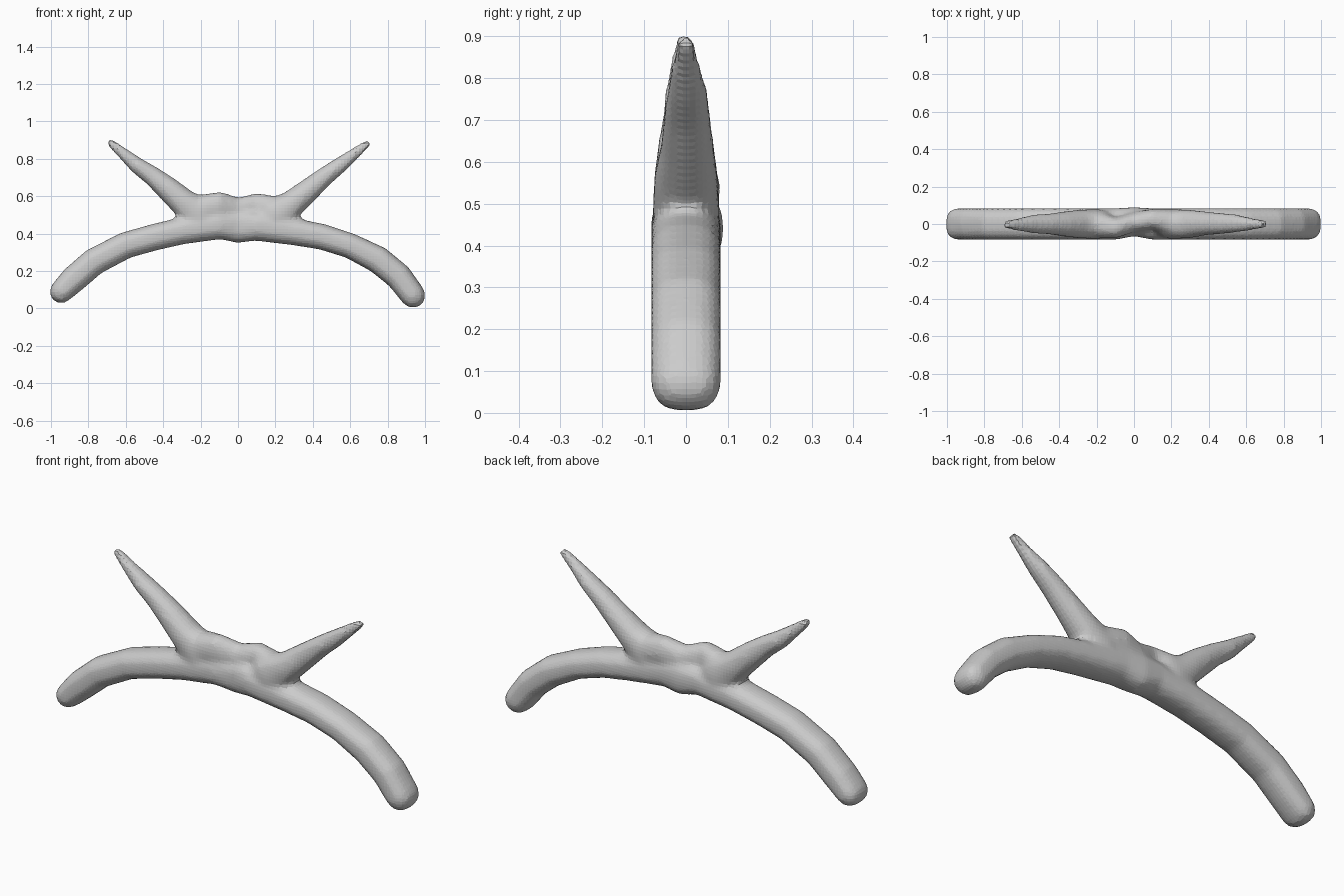
import bpy, bmesh
from math import sin, cos, pi, copysign
from mathutils import Vector

cube = bpy.data.objects.get("Cube")
if cube:
    bpy.data.objects.remove(cube)

grey = bpy.data.materials.new("stone grey")
grey.use_nodes = True
grey.diffuse_color = (0.6, 0.6, 0.6, 1)
grey.node_tree.nodes["Principled BSDF"].inputs["Base Color"].default_value = grey.diffuse_color
SIDES = 20


def limb(bm, points, power):
    """Sweep a rounded section; points are (x, z, half height, half depth, y offset)."""
    pts = [Vector(p) for p in points]
    # Round caps beyond both ends
    for end in (0, -1):
        last, inner = pts[end], pts[1 if end == 0 else -2]
        away = Vector((last[0] - inner[0], last[1] - inner[1])).normalized()
        for angle in (0.5, 1.0, 1.4):
            step = away * last[2] * sin(angle)
            s = cos(angle)
            ring = Vector((last[0] + step[0], last[1] + step[1],
                           last[2] * s, last[3] * s ** 0.7, last[4]))
            pts.insert(0 if end == 0 else len(pts), ring)
    rings = []
    for i, p in enumerate(pts):
        a, b = pts[max(i - 1, 0)], pts[min(i + 1, len(pts) - 1)]
        t = Vector((b[0] - a[0], b[1] - a[1])).normalized()
        ring = []
        for k in range(SIDES):
            c, s = cos(2 * pi * k / SIDES), sin(2 * pi * k / SIDES)
            u = copysign(abs(c) ** power, c) * p[2]
            v = copysign(abs(s) ** power, s) * p[3]
            ring.append(bm.verts.new((p[0] - t[1] * u, p[4] + v, p[1] + t[0] * u)))
        rings.append(ring)
    for r, q in zip(rings, rings[1:]):
        for k in range(SIDES):
            j = (k + 1) % SIDES
            bm.faces.new((r[k], r[j], q[j], q[k]))
    bm.faces.new(rings[0][::-1])
    bm.faces.new(rings[-1])


bm = bmesh.new()
D = 0.084

# Long arched bar from tip to tip
limb(bm, [(-0.945, 0.09, 0.062, D, 0), (-0.88, 0.155, 0.072, D, 0),
          (-0.77, 0.25, 0.073, D, 0), (-0.6, 0.338, 0.071, D, 0),
          (-0.45, 0.38, 0.071, D, 0), (-0.3, 0.415, 0.072, D, 0),
          (-0.1, 0.448, 0.078, D, 0), (0, 0.44, 0.09, 0.078, 0.012),
          (0.1, 0.442, 0.08, D, 0), (0.3, 0.41, 0.072, D, 0),
          (0.45, 0.383, 0.069, D, 0), (0.6, 0.335, 0.067, D, 0),
          (0.75, 0.26, 0.073, D, 0), (0.86, 0.17, 0.072, D, 0),
          (0.935, 0.07, 0.067, D, 0)], 0.8)

# Twisted ridge across the middle
limb(bm, [(-0.24, 0.51, 0.08, 0.078, 0), (-0.17, 0.53, 0.082, 0.072, -0.005),
          (-0.1, 0.545, 0.08, 0.056, -0.02), (0, 0.515, 0.078, 0.055, 0.01),
          (0.1, 0.54, 0.077, 0.055, 0.026), (0.17, 0.525, 0.08, 0.07, 0.01),
          (0.24, 0.51, 0.08, 0.078, 0)], 0.9)

# Tapering prongs, one per side
limb(bm, [(-0.2, 0.49, 0.11, 0.08, 0), (-0.29, 0.565, 0.075, 0.077, 0),
          (-0.38, 0.645, 0.064, 0.066, 0), (-0.46, 0.71, 0.052, 0.055, 0),
          (-0.54, 0.765, 0.044, 0.05, 0), (-0.61, 0.825, 0.032, 0.036, -0.003),
          (-0.68, 0.885, 0.021, 0.024, -0.004)], 0.95)
limb(bm, [(0.2, 0.49, 0.11, 0.08, 0), (0.29, 0.56, 0.073, 0.077, 0),
          (0.38, 0.635, 0.062, 0.064, 0.003), (0.47, 0.71, 0.05, 0.056, 0.003),
          (0.55, 0.77, 0.042, 0.048, 0.003), (0.62, 0.825, 0.032, 0.034, 0),
          (0.69, 0.88, 0.021, 0.024, 0)], 0.95)

bmesh.ops.recalc_face_normals(bm, faces=bm.faces[:])
mesh = bpy.data.meshes.new("branched_bar")
bm.to_mesh(mesh)
bm.free()
mesh.materials.append(grey)
bar = bpy.data.objects.new("branched_bar", mesh)
bpy.context.collection.objects.link(bar)

# Fuse the limbs into one skin and soften the joints
remesh = bar.modifiers.new("fuse", "REMESH")
remesh.mode = "VOXEL"
remesh.voxel_size = 0.016
soften = bar.modifiers.new("soften", "SMOOTH")
soften.factor = 0.5
soften.iterations = 4
